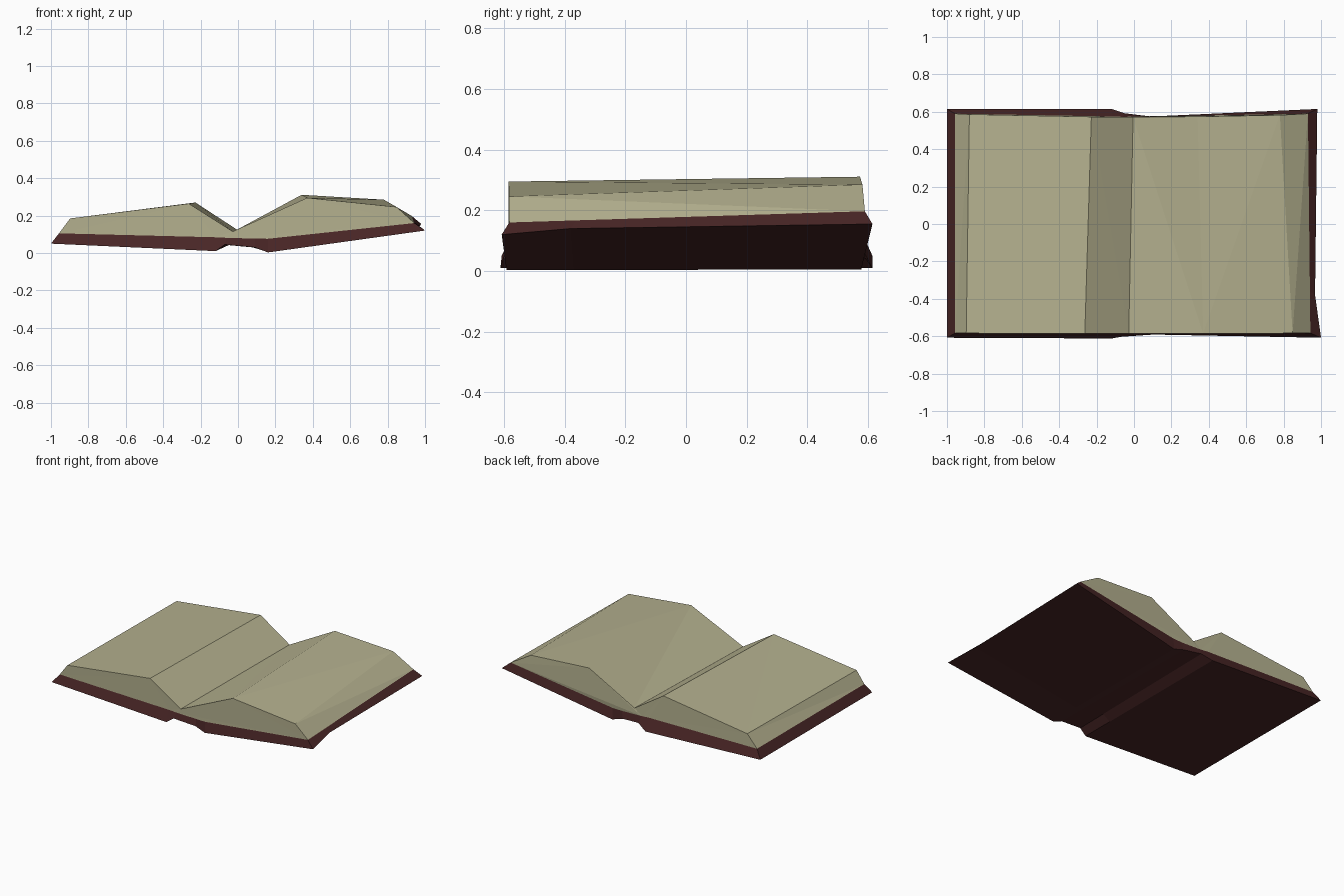
import bpy, bmesh

if "Cube" in bpy.data.objects:
    bpy.data.objects.remove(bpy.data.objects["Cube"])


def material(name, rgb):
    m = bpy.data.materials.new(name)
    m.diffuse_color = (*rgb, 1)
    m.use_nodes = True
    m.node_tree.nodes["Principled BSDF"].inputs["Base Color"].default_value = m.diffuse_color
    return m


def finish(name, bm, mat):
    bmesh.ops.recalc_face_normals(bm, faces=bm.faces)
    me = bpy.data.meshes.new(name)
    bm.to_mesh(me)
    bm.free()
    me.materials.append(mat)
    ob = bpy.data.objects.new(name, me)
    bpy.context.collection.objects.link(ob)
    return ob


def loft(bm, rows, closed):
    n = len(rows[0])
    for a, b in zip(rows, rows[1:]):
        for i in range(n if closed else n - 1):
            j = (i + 1) % n
            bm.faces.new((a[i], a[j], b[j], b[i]))


def verts(bm, pts):
    return [bm.verts.new(p) for p in pts]


def between(a, b, t):
    return [tuple(p + (q - p) * t for p, q in zip(u, v)) for u, v in zip(a, b)]


leather = material("dark red leather", (0.066, 0.019, 0.019))
paper = material("aged paper", (0.46, 0.44, 0.275))

# cover outline, underside, left to right
under_front = [(-1, -.608, .05), (-.12, -.612, .01), (-.07, -.603, .045),
               (.09, -.592, .03), (.16, -.592, .003), (1, -.608, .12)]
under_back = [(-1, .615, .05), (-.12, .615, .01), (-.05, .592, .042),
              (.08, .576, .03), (.16, .578, .005), (.98, .615, .155)]
# cover upper rim, where the pages sit
rim_front = [(-.957, -.583, .105), (-.12, -.584, .084), (-.06, -.585, .081),
             (.09, -.585, .077), (.16, -.585, .076), (.943, -.583, .16)]
rim_back = [(-.957, .59, .105), (-.12, .575, .09), (-.06, .573, .085),
            (.09, .572, .08), (.16, .573, .082), (.93, .59, .197)]

# cover: three sections, the middle one carries the worn fore edge
bm = bmesh.new()
t = 0.19
under_mid = between(under_front, under_back, t)
under_mid[-1] = (.968, -.38, .14)
rim_mid = between(rim_front, rim_back, t)
rows = [verts(bm, u + r[::-1]) for u, r in
        ((under_front, rim_front), (under_mid, rim_mid), (under_back, rim_back))]
loft(bm, rows, True)
for row in (rows[0], rows[-1]):
    for i in range(5):
        bm.faces.new((row[i], row[i + 1], row[10 - i], row[11 - i]))
finish("book_cover", bm, leather)

# pages: two humped blocks meeting in the gutter
top_front = [(-.897, -.584, .185), (-.263, -.585, .264), (-.028, -.585, .115),
             (.37, -.585, .295), (.848, -.584, .246)]
top_back = [(-.88, .586, .187), (-.228, .573, .27), (-.005, .571, .125),
            (.34, .574, .311), (.78, .582, .285)]
bm = bmesh.new()
ends = []
for top, rim in ((top_front, rim_front), (top_back, rim_back)):
    upper = verts(bm, [rim[0]] + top + [rim[-1]])
    lower = verts(bm, rim[1:-1])
    ends.append(upper)
    bm.faces.new(upper[:4] + [lower[1], lower[0]])
    bm.faces.new(upper[3:] + [lower[3], lower[2], lower[1]])
loft(bm, ends, False)
bmesh.ops.triangulate(bm, faces=bm.faces[:])
finish("page_blocks", bm, paper)
